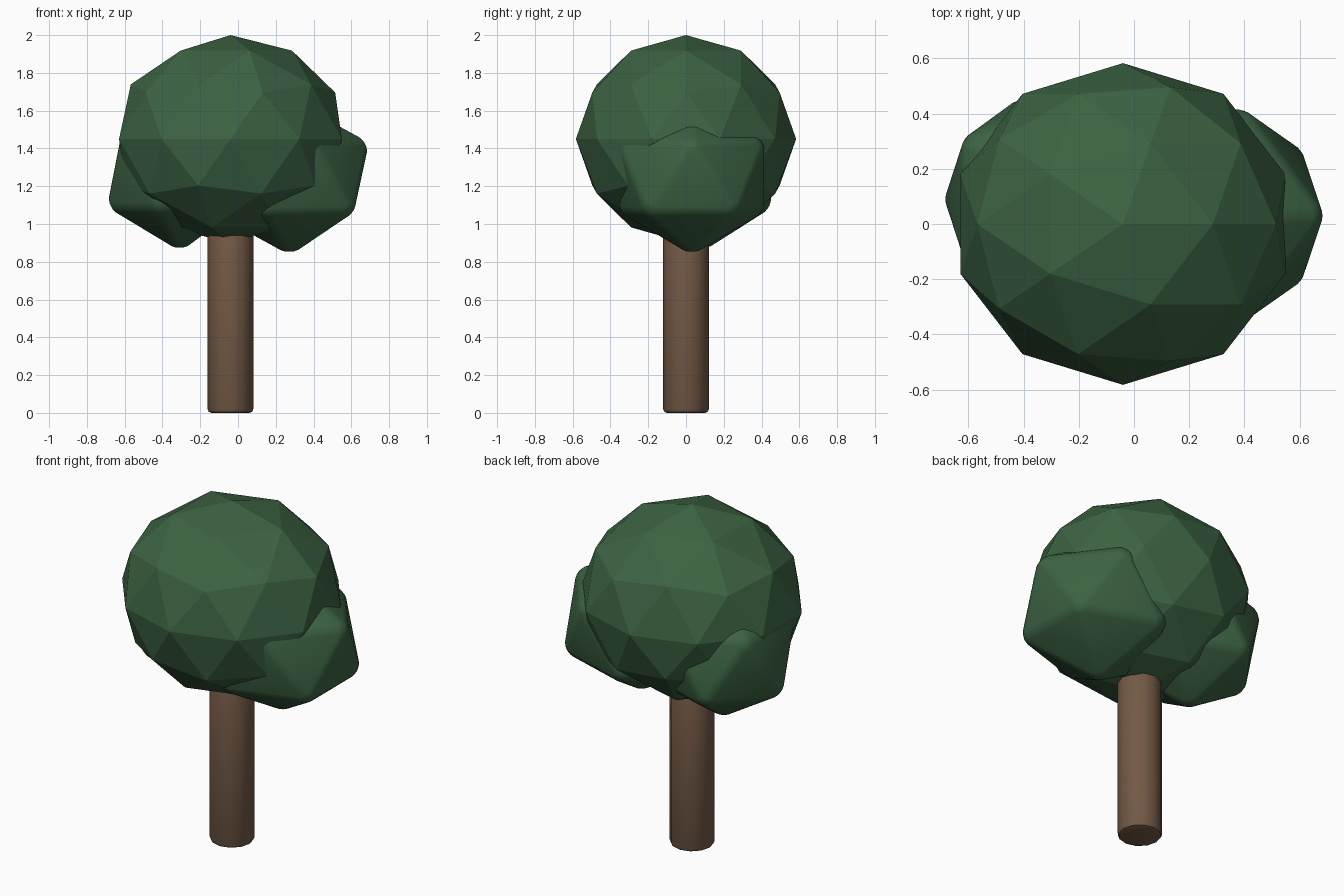
import bpy
from math import radians

if "Cube" in bpy.data.objects:
    bpy.data.objects.remove(bpy.data.objects["Cube"])


def material(name, rgb):
    m = bpy.data.materials.new(name)
    m.diffuse_color = (*rgb, 1)
    m.use_nodes = True
    m.node_tree.nodes["Principled BSDF"].inputs["Base Color"].default_value = m.diffuse_color
    return m


green = material("leaf_green", (0.045, 0.125, 0.055))
brown = material("bark_brown", (0.17, 0.10, 0.06))


def finish(name, mat, bevel=0.0, segments=2, smooth=None):
    ob = bpy.context.object
    ob.name = name
    ob.data.materials.append(mat)
    bpy.ops.object.transform_apply(location=False, rotation=False, scale=True)
    if bevel:
        mod = ob.modifiers.new("soft_edges", 'BEVEL')
        mod.width = bevel
        mod.segments = segments
        mod.limit_method = 'ANGLE'
        mod.angle_limit = radians(35)
        bpy.ops.object.modifier_apply(modifier=mod.name)
    if smooth:
        bpy.ops.object.shade_smooth_by_angle(angle=radians(smooth))
    return ob


def foliage(name, subdivisions, centre, radii, **style):
    bpy.ops.mesh.primitive_ico_sphere_add(subdivisions=subdivisions, radius=1, location=centre)
    bpy.context.object.scale = radii
    return finish(name, green, **style)


# Trunk, running up into the crown
bpy.ops.mesh.primitive_cylinder_add(vertices=12, radius=0.121, depth=1.1,
                                    location=(-0.04, 0, 0.55))
finish("trunk", brown, bevel=0.02, smooth=32)

# Main faceted crown
foliage("crown", 2, (-0.04, 0, 1.45), (0.62, 0.583, 0.55))

# Softened side clumps
clump = dict(bevel=0.03, segments=3, smooth=30)
foliage("right_clump", 1, (0.27, 0.03, 1.25), (0.475, 0.46, 0.42), **clump)
foliage("left_clump", 1, (-0.31, 0.09, 1.27), (0.43, 0.43, 0.42), **clump)
